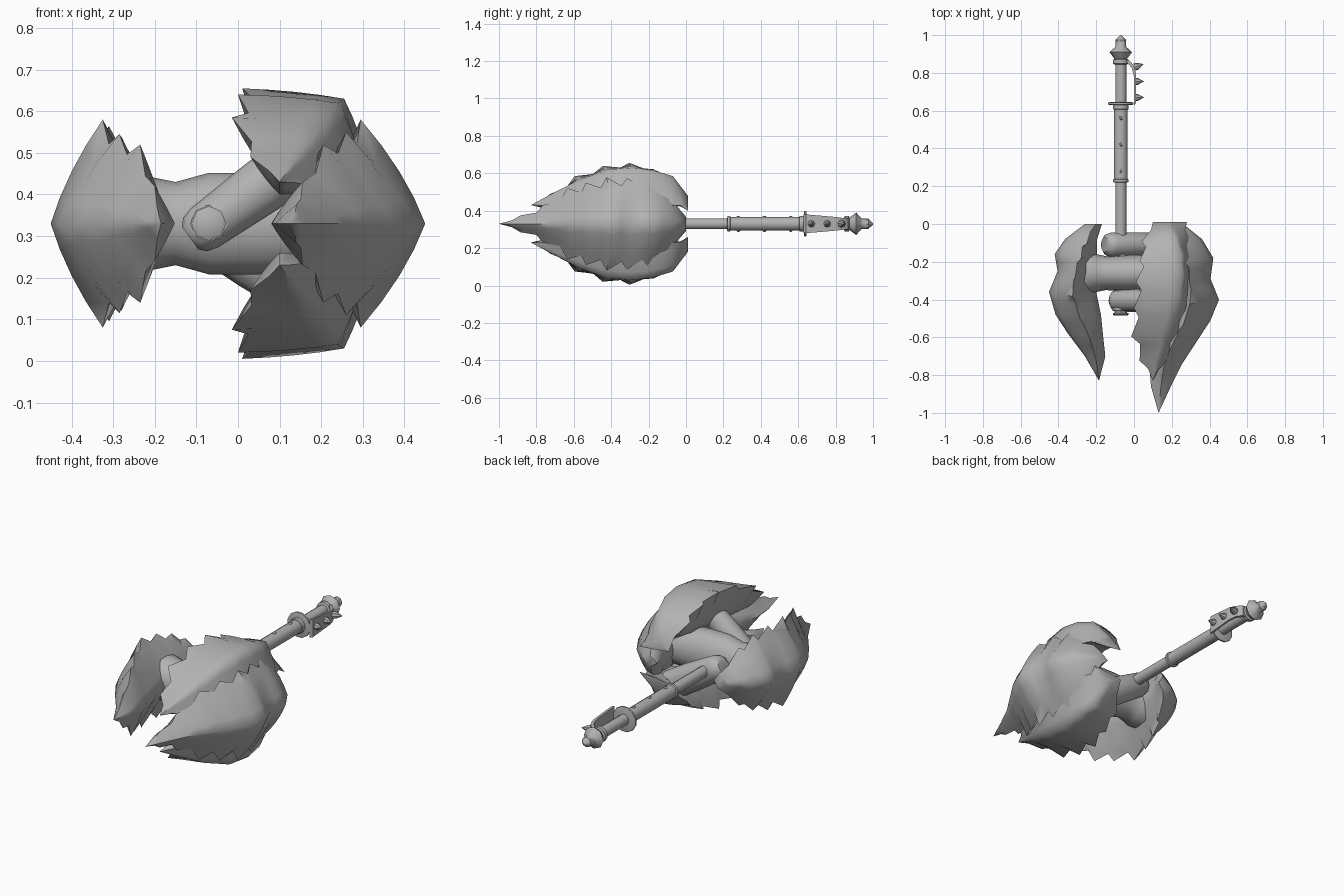
import bpy, bmesh, math
from mathutils import Vector

if "Cube" in bpy.data.objects:
    bpy.data.objects.remove(bpy.data.objects["Cube"])

ZC = 0.33      # mirror height
HX = -0.07     # x of the shaft axis
X, Y, Z = Vector((1, 0, 0)), Vector((0, 1, 0)), Vector((0, 0, 1))

grey = bpy.data.materials.new("plain_grey")
grey.diffuse_color = (0.45, 0.45, 0.45, 1)
grey.use_nodes = True
grey.node_tree.nodes["Principled BSDF"].inputs["Base Color"].default_value = grey.diffuse_color


def loft(name, rings, angle=40):
    """Skin a list of equal-length closed rings and cap both ends."""
    bm = bmesh.new()
    rows = [[bm.verts.new(p) for p in r] for r in rings]
    n = len(rows[0])
    for a, b in zip(rows, rows[1:]):
        for i in range(n):
            j = (i + 1) % n
            bm.faces.new((a[i], a[j], b[j], b[i]))
    bm.faces.new(rows[0])
    bm.faces.new(rows[-1])
    bmesh.ops.remove_doubles(bm, verts=bm.verts, dist=0.0005)
    bmesh.ops.recalc_face_normals(bm, faces=bm.faces)
    me = bpy.data.meshes.new(name)
    bm.to_mesh(me)
    bm.free()
    me.materials.append(grey)
    ob = bpy.data.objects.new(name, me)
    bpy.context.collection.objects.link(ob)
    bpy.ops.object.select_all(action='DESELECT')
    ob.select_set(True)
    bpy.context.view_layer.objects.active = ob
    bpy.ops.object.shade_smooth_by_angle(angle=math.radians(angle))
    return ob


def ring(c, u, v, ru, rv, n):
    return [c + u * ru * math.cos(2 * math.pi * i / n) + v * rv * math.sin(2 * math.pi * i / n)
            for i in range(n)]


def lathe(name, base, axis, profile, n=12):
    """Revolve (distance, radius) pairs about an axis."""
    axis = axis.normalized()
    u = axis.orthogonal().normalized()
    v = axis.cross(u)
    return loft(name, [ring(Vector(base) + axis * d, u, v, r, r, n) for d, r in profile])


def shell(name, stations, round_out, round_in, flip=False):
    """Thick saw-edged plate. Station: y, edge A, outer ridge, edge B, inner ridge (x, z pairs)."""
    rows = []
    for a, b in zip(stations, stations[1:]):
        rows.append((a, 0))
        rows.append((tuple((p + q) / 2 for p, q in zip(a, b)), 1))
    rows.append((stations[-1], 0))
    rings, n = [], 8
    for k, (s, valley) in enumerate(rows):
        A, R, B, I = (Vector(s[i:i + 2]) for i in (1, 3, 5, 7))
        if valley:                      # pull the edge back between teeth
            A, B = A.lerp(R.lerp(I, .4), 0.18), B.lerp(R.lerp(I, .4), 0.18)
        mid = (A + B) / 2

        def curve(r, t, w):
            bow = A * (1 - t) ** 2 + (2 * r - mid) * 2 * t * (1 - t) + B * t * t
            bent = A.lerp(r, 2 * t) if t < .5 else r.lerp(B, 2 * t - 1)
            return bent.lerp(bow, w)
        pts = [(curve(R, i / n, round_out), i / n) for i in range(n + 1)]
        pts += [(curve(I, i / n, round_in), i / n) for i in range(n - 1, 0, -1)]
        out = []
        for p, t in pts:
            lean = 0 if valley or k in (0, len(rows) - 1) else -0.025 * abs(2 * t - 1) ** 3
            out.append(Vector((p.x, s[0] + lean, 2 * ZC - p.y if flip else p.y)))
        rings.append(out)
    return loft(name, rings, 60)


def side_stations(rows):
    return [(y, ex, ZC + h, rx, ZC, ex, ZC - h, ix, ZC) for y, ex, h, rx, ix in rows]


# Side shells: y, edge x, half height, outer ridge x, inner ridge x
shell("right_shell", side_stations([
    (0.0, .22, .03, .26, .18), (-.08, .245, .18, .36, .19), (-.18, .275, .225, .42, .19),
    (-.29, .295, .245, .405, .20), (-.40, .295, .25, .45, .19), (-.51, .26, .22, .405, .15),
    (-.61, .205, .19, .34, .11), (-.74, .155, .10, .255, .08), (-.86, .14, .045, .195, .09),
    (-1.0, .13, 0, .13, .13)]), .4, .2)
shell("left_shell", side_stations([
    (0.0, -.20, .04, -.26, -.17), (-.08, -.25, .16, -.365, -.195), (-.16, -.28, .21, -.42, -.195),
    (-.25, -.31, .235, -.405, -.20), (-.36, -.325, .25, -.45, -.20), (-.48, -.285, .215, -.415, -.175),
    (-.58, -.235, .19, -.35, -.165), (-.70, -.20, .09, -.26, -.152),
    (-.83, -.185, 0, -.185, -.185)]), .4, .1)

# Upper shell and its mirrored twin below
TOP = [(0.01, .10, .42, .18, .48, .28, .40, .17, .41),
       (-.07, .04, .56, .22, .585, .30, .43, .14, .44),
       (-.17, .03, .62, .25, .615, .315, .44, .12, .44),
       (-.28, .01, .655, .255, .63, .32, .45, .11, .43),
       (-.42, .00, .64, .24, .62, .31, .44, .10, .42),
       (-.57, -.015, .585, .20, .565, .25, .42, .10, .41),
       (-.70, .03, .49, .15, .50, .18, .42, .10, .40),
       (-.83, .10, .43, .10, .43, .10, .43, .10, .43)]
shell("upper_shell", TOP, .2, .4)
shell("lower_shell", TOP, .2, .4, flip=True)

# Cross beam joining the left and right shells: x, y half, z half
loft("cross_beam", [ring(Vector((x, -.26, ZC)), Y, Z, ry, rz, 16) for x, ry, rz in
                    [(-.30, .12, .12), (-.24, .115, .12), (-.20, .10, .11), (-.15, .09, .10),
                     (-.07, .095, .122), (.05, .095, .122), (.2, .10, .11), (.30, .10, .10)]])


# Slanted arms carrying the upper and lower shells
def arm(name, y, start, end, r0, r1, ry):
    a, b = Vector((start[0], y, start[1])), Vector((end[0], y, end[1]))
    d = (b - a).normalized()
    perp = d.cross(Y)
    prof = [(0, .6), (.04, .88), (.12, 1), (.6, 1), (1, .9)]
    loft(name, [ring(a.lerp(b, t), Y, perp, ry * s, (r0 + (r1 - r0) * t) * s, 12)
                for t, s in prof])


arm("front_arm", -.405, (-.115, .295), (.17, .50), .055, .075, .06)
arm("back_arm", -.11, (-.155, .365), (.17, .17), .065, .085, .066)

# Shaft, sleeve, grip and pommel along y
lathe("shaft", (HX, -.46, ZC), Y, [(0, .03), (1.34, .03)])
lathe("front_bolt", (HX, -.485, ZC), Y, [(0, .035), (.005, .042), (.012, .042), (.014, .034),
                                       (.024, .034), (.026, .045), (.10, .045)], 8)
lathe("sleeve", (HX, .22, ZC), Y, [(0, .034), (.003, .043), (.015, .043), (.018, .037),
                                  (.385, .037), (.388, .042), (.41, .042)])
lathe("hand_guard", (HX, .63, ZC), Y, [(0, .06), (.003, .07), (.012, .07), (.015, .06)])
lathe("end_ring", (HX, .845, ZC), Y, [(0, .035), (.004, .043), (.025, .043), (.03, .03)])
lathe("pommel", (HX, .87, ZC), Y, [(0, .03), (.04, .06), (.065, .032), (.07, .028),
                                  (.105, .028), (.13, .004)], 8)

# Knuckle plate: x, y, half width
loft("knuckle_plate", [[Vector((x + s * .006, y + s * .006, ZC + q * w))
                        for s, q in ((-1, -1), (1, -1), (1, 1), (-1, 1))]
                       for x, y, w in [(.005, .635, .05), (.005, .79, .037),
                                       (-.005, .83, .032), (-.03, .86, .03), (-.07, .862, .03)]])
for i, (y, d) in enumerate([(.67, X), (.755, X), (.83, X + Y * .35)]):
    lathe(f"knuckle_spike_{i + 1}", (.002, y, ZC), d, [(0, .02), (.018, .018), (.05, .001)], 8)

# Sleeve rivets above and below
for i, y in enumerate((.28, .42, .56)):
    for side, s in (("top", 1), ("bottom", -1)):
        lathe(f"rivet_{side}_{i + 1}", (HX, y, ZC + s * .03), Z * s,
              [(0, .011), (.008, .010), (.013, .004)], 8)
